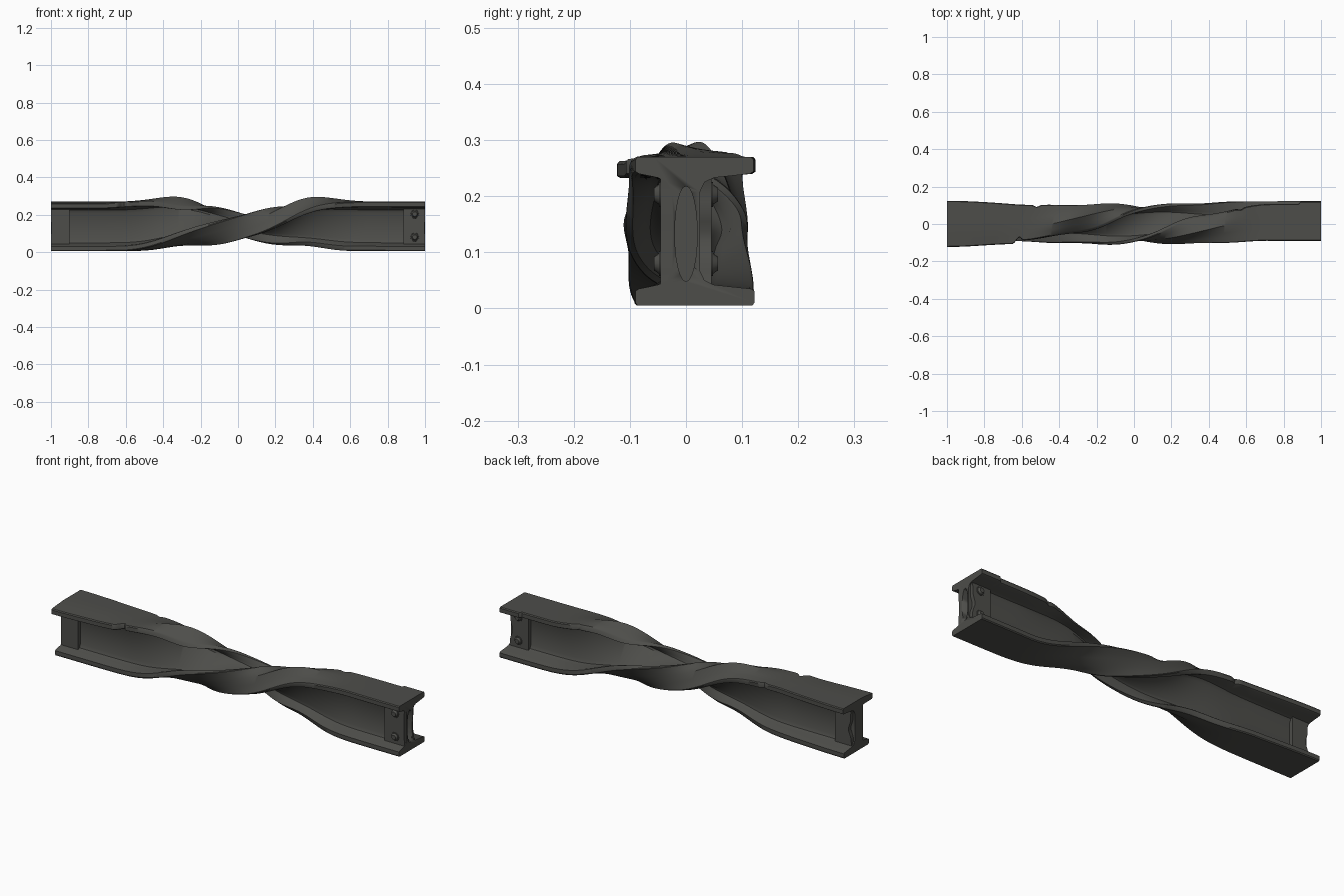
import bpy, bmesh, math
from mathutils import Matrix

cube = bpy.data.objects.get("Cube")
if cube:
    bpy.data.objects.remove(cube, do_unlink=True)

steel = bpy.data.materials.new("dark_steel")
steel.use_nodes = True
colour = (0.075, 0.075, 0.068, 1)
steel.diffuse_color = colour
bsdf = steel.node_tree.nodes["Principled BSDF"]
bsdf.inputs["Base Color"].default_value = colour
bsdf.inputs["Roughness"].default_value = 0.7

HALF = 0.1325   # half height of the section
MID = 0.1375    # height of the beam axis
WEB = 0.025     # half thickness of the web


def finish(bm, name, angle=30):
    bmesh.ops.recalc_face_normals(bm, faces=bm.faces)
    mesh = bpy.data.meshes.new(name)
    bm.to_mesh(mesh)
    bm.free()
    obj = bpy.data.objects.new(name, mesh)
    bpy.context.collection.objects.link(obj)
    mesh.materials.append(steel)
    bpy.ops.object.select_all(action='DESELECT')
    obj.select_set(True)
    bpy.context.view_layer.objects.active = obj
    bpy.ops.object.shade_smooth_by_angle(angle=math.radians(angle))
    return obj


def smooth(x, a, b):
    t = min(1, max(0, (x - a) / (b - a)))
    return t * t * (3 - 2 * t)


def mix(a, b, t):
    return a + (b - a) * t


def bump(x, at, width):
    return math.exp(-((x - at) / width) ** 2)


def notch(x, at, depth, width=0.025):
    return depth * max(0, 1 - abs(x - at) / width)


# Reach of each flange edge along the beam
def top_front(x):
    w = mix(0.123, 0.107, smooth(x, -1, -0.62)) if x < -0.615 else 0.09
    return mix(w, 0.122, smooth(x, 0, 0.8)) - notch(x, -0.62, 0.03)


def top_back(x):
    return mix(0.124, 0.09, smooth(x, -1, -0.3)) - notch(x, -0.52, 0.012)


def bottom_front(x):
    w = mix(0.092, 0.108, smooth(x, 0.2, 0.8)) + (0.012 if x > 0.88 else 0)
    return w - notch(x, 0.57, 0.01)


def bottom_back(x):
    return mix(0.115, 0.09, smooth(x, -1, -0.4))


def quarter(w, side, level, sag, crown=0):
    # flange crest, outer edge, then web root of one half flange;
    # sag bends the edge towards the axis, crown raises the crest
    pts = [(WEB, HALF + crown), (mix(WEB, w, 0.5), HALF + crown * 0.6),
           (w - 0.004, HALF), (w, HALF - 0.005), (w, HALF - 0.026),
           (w - 0.006, HALF - 0.03), (0.05, HALF - 0.037),
           (0.033, HALF - 0.045), (WEB, HALF - 0.062)]
    return [(side * y, level * (z - sag * (y - WEB) / (w - WEB))) for y, z in pts]


def section(x):
    left, right = bump(x, -0.26, 0.17), bump(x, 0.32, 0.17)
    droop = 0.008 * (1 - smooth(x, -0.75, -0.55))
    return (quarter(top_back(x), 1, 1, 0.03 * right)
            + quarter(bottom_back(x), 1, -1, 0.03 * left)[::-1]
            + quarter(bottom_front(x), -1, -1, 0.08 * right, 0.014 * right)
            + quarter(top_front(x), -1, 1, 0.08 * left + droop, 0.014 * left)[::-1])


# Twisted beam: section turned half a revolution, pinched mid-way
# and squeezed sideways where the flanges stand diagonally
bm = bmesh.new()
rings = []
STEPS = 200
for i in range(STEPS + 1):
    x = -1 + 2 * i / STEPS
    turn = math.pi * smooth(x, -0.64, 0.72)
    c, s = math.cos(turn), math.sin(turn)
    scale = 1 - 0.3 * bump(x, 0.04, 0.26)
    lift = 0.023 * bump(x, -0.3, 0.18) + 0.023 * bump(x, 0.38, 0.18)
    squeeze = 1 - 0.24 * bump(x, -0.27, 0.18) - 0.24 * bump(x, 0.34, 0.19)
    ring = []
    for u, v in section(x):
        u, v = u * scale, v * scale
        z = max(0, MID + lift - u * s + v * c)
        ring.append(bm.verts.new((x, (u * c + v * s) * squeeze, z)))
    rings.append(ring)
for a, b in zip(rings, rings[1:]):
    for j in range(len(a)):
        k = (j + 1) % len(a)
        bm.faces.new((a[j], a[k], b[k], b[j]))
bm.faces.new(rings[0])
bm.faces.new(rings[-1])
beam = finish(bm, "twisted_beam", 35)

# Long oval hollow in the end of the web
bm = bmesh.new()
bmesh.ops.create_cone(bm, cap_ends=True, segments=24, radius1=1, radius2=1, depth=0.2,
                      matrix=Matrix.Translation((1, 0, 0.133))
                      @ Matrix.Diagonal((1, 0.02, 0.085, 1))
                      @ Matrix.Rotation(math.pi / 2, 4, 'Y'))
cutter = finish(bm, "hollow_cutter")
cutter.hide_render = True
cutter.hide_set(True)
cut = beam.modifiers.new("hollow", 'BOOLEAN')
cut.operation = 'DIFFERENCE'
cut.solver = 'EXACT'
cut.object = cutter


# Stiffening plates at both ends, with a worn edge on the back ones
def plate(name, end, side, length):
    bm = bmesh.new()
    low, high, worn = 0.032, 0.243, 0.018 if side > 0 else 0.002
    outline = [(end * (1 - length), high), (end * (1 - length), low)]
    for i in range(13):
        t = i / 12
        bite = worn * math.sin(math.pi * t) * (1 + 0.3 * math.cos(14 * t))
        outline.append((end * (1 - bite), mix(low, high, t)))
    face = bm.faces.new([bm.verts.new((x, side * 0.02, z)) for x, z in outline])
    new = bmesh.ops.extrude_face_region(bm, geom=[face])["geom"]
    moved = [v for v in new if isinstance(v, bmesh.types.BMVert)]
    bmesh.ops.translate(bm, verts=moved, vec=(0, side * 0.025, 0))
    finish(bm, name)


# Domed bolt head with a washer
def bolt(name, side, z):
    bm = bmesh.new()
    turn = Matrix.Rotation(-side * math.pi / 2, 4, 'X')
    for radius, tip, depth, sides, out in ((0.023, 0.022, 0.004, 20, 0.046),
                                          (0.019, 0.012, 0.01, 16, 0.052)):
        bmesh.ops.create_cone(bm, cap_ends=True, segments=sides, radius1=radius,
                              radius2=tip, depth=depth,
                              matrix=Matrix.Translation((0.945, side * out, z)) @ turn)
    finish(bm, name)


for side, word in ((-1, "front"), (1, "back")):
    plate("left_plate_" + word, 1, side, 0.115)
    plate("right_plate_" + word, -1, side, 0.1)
    bolt("upper_bolt_" + word, side, 0.203)
    bolt("lower_bolt_" + word, side, 0.08)
